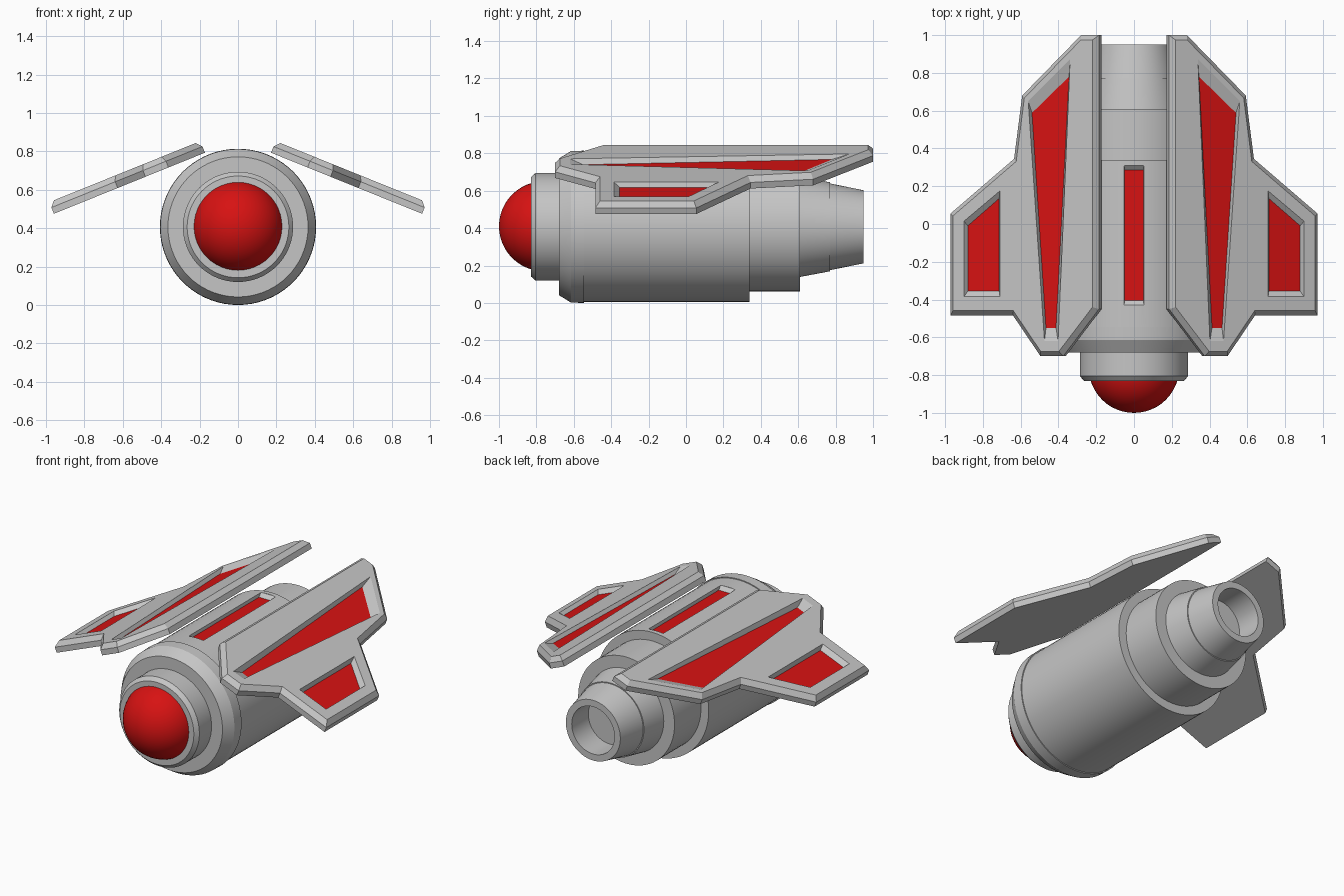
import bpy, bmesh, math
from mathutils import Vector, Matrix

if "Cube" in bpy.data.objects:
    bpy.data.objects.remove(bpy.data.objects["Cube"])

AXIS_Z = 0.407      # height of the hull axis
TILT = math.radians(22)


def material(name, rgb):
    m = bpy.data.materials.new(name)
    m.diffuse_color = (*rgb, 1)
    m.use_nodes = True
    m.node_tree.nodes["Principled BSDF"].inputs["Base Color"].default_value = m.diffuse_color
    return m


GREY = material("light grey", (0.56, 0.56, 0.56))
RED = material("red", (0.68, 0.006, 0.006))


def finish(bm, name):
    bmesh.ops.recalc_face_normals(bm, faces=bm.faces[:])
    me = bpy.data.meshes.new(name)
    bm.to_mesh(me)
    bm.free()
    me.materials.append(GREY)
    me.materials.append(RED)
    ob = bpy.data.objects.new(name, me)
    bpy.context.collection.objects.link(ob)
    return ob


def activate(ob):
    bpy.ops.object.select_all(action='DESELECT')
    ob.select_set(True)
    bpy.context.view_layer.objects.active = ob


def smooth(ob):
    activate(ob)
    bpy.ops.object.shade_smooth_by_angle(angle=math.radians(20))


def loft(rings):
    """Closed solid through matching rings of points; returns bmesh and last cap."""
    bm = bmesh.new()
    vs = [[bm.verts.new(p) for p in r] for r in rings]
    n = len(vs[0])
    for a, b in zip(vs, vs[1:]):
        for i in range(n):
            j = (i + 1) % n
            bm.faces.new((a[i], a[j], b[j], b[i]))
    bm.faces.new(vs[0])
    cap = bm.faces.new(vs[-1])
    bmesh.ops.recalc_face_normals(bm, faces=bm.faces[:])
    return bm, cap


def recess(ob, opening, floor, place, depth):
    """Cut a tapered pocket with a red floor into ob."""
    bm, cap = loft([[place(x, y, 0.06) for x, y in opening],
                    [place(x, y, 0) for x, y in opening],
                    [place(x, y, -depth) for x, y in floor]])
    cap.material_index = 1
    cutter = finish(bm, "panel_cutter")
    cutter.hide_render = True
    mod = ob.modifiers.new("panel", 'BOOLEAN')
    mod.operation = 'DIFFERENCE'
    mod.solver = 'EXACT'
    mod.object = cutter
    activate(ob)
    bpy.ops.object.modifier_apply(modifier=mod.name)
    bpy.data.objects.remove(cutter)


# Hull: lathed profile of (y, radius), with a hollow nozzle at the back
profile = [(-0.83, 0), (-0.83, 0.265), (-0.805, 0.287), (-0.68, 0.287),
           (-0.68, 0.365), (-0.615, 0.405), (-0.545, 0.407), (-0.545, 0.401),
           (0.34, 0.401), (0.34, 0.345), (0.61, 0.345), (0.61, 0.268),
           (0.77, 0.238), (0.77, 0.232), (0.95, 0.195), (0.95, 0.153),
           (0.78, 0.153), (0.78, 0)]
bm = bmesh.new()
verts = [bm.verts.new((0, y, AXIS_Z + r)) for y, r in profile]
edges = [bm.edges.new(p) for p in zip(verts, verts[1:])]
bmesh.ops.spin(bm, geom=verts + edges, cent=(0, 0, AXIS_Z), axis=(0, 1, 0),
               angle=math.tau, steps=72, use_merge=False)
bmesh.ops.remove_doubles(bm, verts=bm.verts[:], dist=1e-4)
hull = finish(bm, "hull")

# Red panel let into the top of the hull
recess(hull,
       [(-0.053, -0.43), (0.053, -0.43), (0.053, 0.31), (-0.053, 0.31)],
       [(-0.049, -0.405), (0.049, -0.405), (0.049, 0.285), (-0.049, 0.285)],
       lambda x, y, n: Vector((x, y, 0.806 + n)), 0.022)
smooth(hull)

# Red nose ball
bm = bmesh.new()
bmesh.ops.create_uvsphere(bm, u_segments=48, v_segments=24, radius=0.24,
                          matrix=Matrix.Translation((0, -0.76, AXIS_Z + 0.003))
                          @ Matrix.Rotation(math.pi / 2, 4, 'X'))
for f in bm.faces:
    f.material_index = 1
smooth(finish(bm, "nose_ball"))


# Wings: tilted chamfered plate, outline as seen from above
def on_wing(x, y, n):
    return Vector((x, y, 0.933 - x * math.tan(TILT) + n / math.cos(TILT)))


outline = [(0.185, 1.0), (0.28, 1.0), (0.592, 0.68), (0.635, 0.345),
           (0.972, 0.055), (0.972, -0.485), (0.64, -0.485), (0.495, -0.70),
           (0.375, -0.70), (0.185, -0.45)]
bm, top = loft([[on_wing(x - 0.013, y, -0.065) for x, y in outline],
                [on_wing(x, y, -0.03) for x, y in outline]])
bmesh.ops.inset_individual(bm, faces=[top], thickness=0.026, depth=0.03,
                           use_even_offset=True)
wing = finish(bm, "wings")

# Long and short red wing panels
recess(wing,
       [(0.338, 0.873), (0.56, 0.65), (0.474, -0.62), (0.402, -0.62)],
       [(0.344, 0.78), (0.54, 0.588), (0.466, -0.55), (0.413, -0.55)],
       on_wing, 0.025)
recess(wing,
       [(0.71, 0.175), (0.90, 0.015), (0.90, -0.385), (0.71, -0.385)],
       [(0.714, 0.135), (0.88, -0.01), (0.88, -0.355), (0.714, -0.355)],
       on_wing, 0.025)
mirror = wing.modifiers.new("mirror", 'MIRROR')
mirror.use_axis = (True, False, False)
mirror.use_mirror_merge = False
activate(wing)
bpy.ops.object.modifier_apply(modifier=mirror.name)
